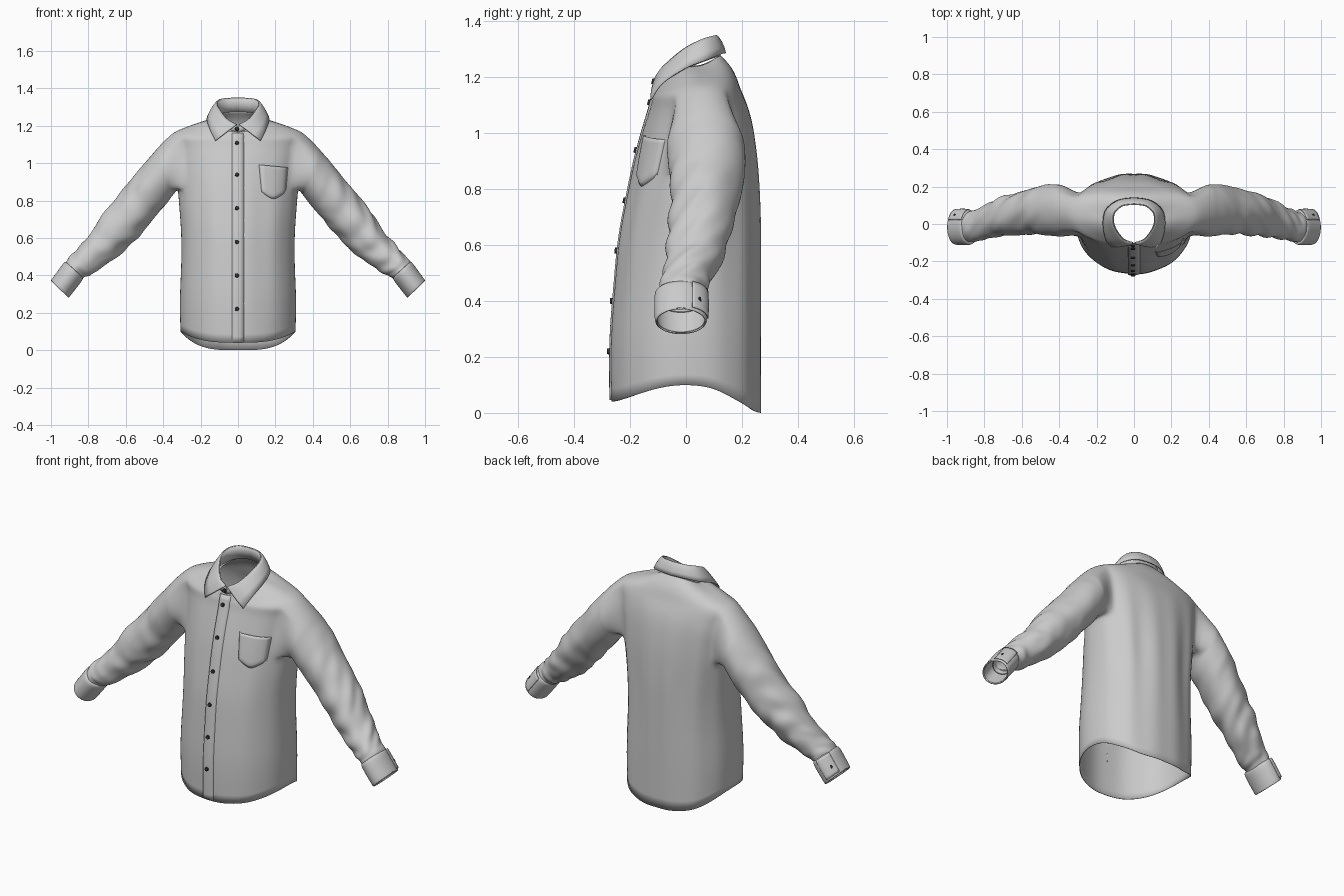
import bpy, bmesh, math
from mathutils import Vector, noise
from mathutils.bvhtree import BVHTree

if "Cube" in bpy.data.objects:
    bpy.data.objects.remove(bpy.data.objects["Cube"])


def resample(rows, k):
    """Catmull-Rom interpolation of a list of number tuples, k steps per span."""
    out, n = [], len(rows)
    for i in range(n - 1):
        p = [rows[max(0, min(n - 1, i + d))] for d in (-1, 0, 1, 2)]
        for s in range(k):
            t = s / k
            out.append(tuple(0.5 * (2 * b + (c - a) * t + (2 * a - 5 * b + 4 * c - d) * t * t
                                    + (3 * b - a - 3 * c + d) * t ** 3) for a, b, c, d in zip(*p)))
    return out + [tuple(rows[-1])]


def finish(bm, name, thick=0.005, sub=1):
    bmesh.ops.delete(bm, geom=[v for v in bm.verts if not v.link_faces], context='VERTS')
    bmesh.ops.recalc_face_normals(bm, faces=bm.faces)
    for f in bm.faces:
        f.smooth = True
    me = bpy.data.meshes.new(name)
    bm.to_mesh(me)
    bm.free()
    ob = bpy.data.objects.new(name, me)
    bpy.context.collection.objects.link(ob)
    if sub:
        ob.modifiers.new("smooth", 'SUBSURF').levels = sub
        ob.modifiers["smooth"].render_levels = sub
    if thick:
        m = ob.modifiers.new("cloth", 'SOLIDIFY')
        m.thickness, m.offset = thick, 0
    return ob


def bridge(bm, rows, closed):
    for a, b in zip(rows, rows[1:]):
        n = len(a)
        for j in range(n if closed else n - 1):
            q = (j + 1) % n
            bm.faces.new((a[j], a[q], b[q], b[j]))


def sheet(name, rows, closed=False, **kw):
    bm = bmesh.new()
    bridge(bm, [[bm.verts.new(p) for p in r] for r in rows], closed)
    return finish(bm, name, **kw)


# ---- shirt body and sleeves: half width, y front, y back, y side, z front, z side, z back
N, ARM = 48, 4
TORSO = [(.306, -.265, .266, 0, .04, .10, 0), (.310, -.267, .265, 0, .25, .27, .25),
         (.302, -.252, .263, 0, .45, .45, .45), (.302, -.236, .261, .01, .62, .62, .62),
         (.312, -.210, .258, .02, .76, .76, .76), (.320, -.188, .253, .04, .87, .87, .87),
         (.325, -.168, .246, .05, .95, .95, .95), (.335, -.145, .235, .06, 1.03, 1.03, 1.03),
         (.345, -.126, .217, .06, 1.09, 1.10, 1.10), (.360, -.118, .192, .06, 1.125, 1.152, 1.16),
         (.280, -.113, .178, .05, 1.14, 1.19, 1.20), (.200, -.110, .158, .035, 1.152, 1.218, 1.238),
         (.122, -.106, .124, .02, 1.168, 1.238, 1.275)]
# lower x, lower z, upper x, upper z, y centre, y half width
SLEEVE = [(.345, .835, .43, 1.08, .07, .138), (.40, .765, .51, .985, .075, .135),
          (.48, .67, .60, .875, .07, .122), (.57, .57, .71, .74, .05, .112),
          (.67, .485, .79, .62, .03, .098), (.765, .42, .865, .535, .0, .085),
          (.825, .39, .918, .475, -.015, .08), (.86, .36, .935, .43, -.018, .074)]


def torso_point(r, j, i):
    hx, yf, yb, cy, zf, zs, zb = r
    t = 2 * math.pi * j / N
    c, s = math.cos(t), math.sin(t)
    e = 0.85 if s > 0 else 0.98
    sy = abs(s) ** e
    # soft vertical folds, fading towards the shoulders
    fold = 0.012 * max(0, 1 - abs(i - 7) / 10) * math.sin(11 * abs(t - math.pi / 2)) * abs(s)
    if s < 0:
        fold *= 0.4
    x = hx * math.copysign(abs(c) ** e, c)
    y = cy + ((yb - cy) if s > 0 else (yf - cy)) * sy + fold
    w = 1 - abs(c) ** 3
    return Vector((x, y, zs + ((zb if s > 0 else zf) - zs) * w))


def tube_point(r, phi, side):
    lx, lz, ux, uz, yc, hy = r
    c = math.cos(phi) / 2
    return Vector((side * ((lx + ux) / 2 + (ux - lx) * c), yc + hy * math.sin(phi),
                   (lz + uz) / 2 + (uz - lz) * c))


bm = bmesh.new()
rings = [[bm.verts.new(torso_point(r, j, i)) for j in range(N)]
         for i, r in enumerate(resample(TORSO, 2))]
LO, HI = 10, 18
for i in range(len(rings) - 1):
    for j in range(N):
        off = min((j - m + 0.5) % N if (j - m + 0.5) % N < N / 2 else N - (j - m + 0.5) % N
                  for m in (0, N // 2))
        if LO <= i < HI and off < ARM:
            continue  # armhole
        q = (j + 1) % N
        bm.faces.new((rings[i][j], rings[i][q], rings[i + 1][q], rings[i + 1][j]))
for side in (1, -1):
    loop = ([(HI, k) for k in range(0, ARM)] + [(i, ARM) for i in range(HI, LO, -1)]
            + [(LO, k) for k in range(ARM, -ARM, -1)] + [(i, -ARM) for i in range(LO, HI)]
            + [(HI, k) for k in range(-ARM, 0)])
    rows = [[rings[i][(k if side > 0 else N // 2 - k) % N] for i, k in loop]]
    L = len(loop)
    sl = resample(SLEEVE, 5)
    for n, r in enumerate(sl):
        f = n / (len(sl) - 1)
        amp = 0.16 * min(1, 2.2 * f) * min(1, (1 - f) * 8)
        mid = (tube_point(r, 0, side) + tube_point(r, math.pi, side)) / 2
        mid.y = r[4]
        row = []
        for m in range(L):
            phi = 2 * math.pi * m / L
            p = tube_point(r, phi, side)
            # slanted sleeve creases
            w = noise.noise(Vector((n * 0.42 + 1.2 * math.sin(phi), 1.1 * math.cos(phi),
                                    1.1 * math.sin(phi) + 7 * side)))
            row.append(bm.verts.new(mid + (p - mid) * (1 + amp * w)))
        rows.append(row)
    bridge(bm, rows, True)
shirt = finish(bm, "shirt_body_and_sleeves", thick=0.004)

bpy.context.view_layer.update()
tree = BVHTree.FromObject(shirt, bpy.context.evaluated_depsgraph_get())


def front_y(x, z, default=-.108):
    hit = tree.ray_cast(Vector((x, -1, z)), Vector((0, 1, 0)))[0]
    return hit.y if hit and hit.y < 0 else default


# ---- button placket, raised on its open edge
sheet("front_placket",
      [[(x, front_y(x, z) - d, z) for x, d in
        ((-.031, -.004), (-.031, .007), (-.015, .007), (.01, .005), (.035, -.002))]
       for z in [.046 + 1.116 * i / 40 for i in range(41)]], thick=0.002, sub=0)

# ---- chest pocket with pointed bottom
rows = []
for i in range(11):
    v, row = i / 10, []
    for j in range(11):
        u = j / 10
        bottom = .808 + .04 * abs(2 * u - 1) ** 1.5
        top = .992 - .015 * u
        z = bottom + (top - bottom) * v
        x = .125 + .13 * u + (u - .55) * .025 * v
        edge = j in (0, 10) or i == 0
        row.append((x, front_y(x, z) - (-.002 if edge else .006 + .004 * v), z))
    rows.append(row)
sheet("chest_pocket", rows, thick=0.003, sub=0)

# ---- collar: stand base, fold line and leaf edge, from front to back
BASE = [(.0, -.106, 1.165), (.06, -.092, 1.185), (.112, -.02, 1.22), (.117, .05, 1.25),
        (.07, .105, 1.27), (0, .122, 1.275)]
FOLD = [(.006, -.102, 1.207), (.06, -.08, 1.238), (.107, -.01, 1.298), (.108, .055, 1.333),
        (.065, .098, 1.346), (0, .108, 1.348)]
LEAF = [(.12, -.122, 1.12), (.147, -.082, 1.178), (.162, .0, 1.232), (.147, .075, 1.262),
        (.085, .123, 1.282), (0, .137, 1.285)]


def mirrored(pts):
    half = [Vector(p) for p in resample(pts, 5)]
    return half + [Vector((-p.x, p.y, p.z)) for p in half[-2::-1]]


base, fold, leaf = mirrored(BASE), mirrored(FOLD), mirrored(LEAF)
out = [Vector((f.x, f.y - .02, 0)).normalized() for f in fold]
sheet("collar_stand", [base, [(a + b) / 2 for a, b in zip(base, fold)],
                       [f - o * .003 for f, o in zip(fold, out)]], thick=0.005, sub=0)
sheet("collar_leaf",
      [fold] + [[f.lerp(l, t) + o * (.02 * t * (1 - t) + .003) for f, l, o in zip(fold, leaf, out)]
                for t in (.1, .35, .65, 1)], thick=0.006, sub=0)

# ---- buttons
dark = bpy.data.materials.new("button_dark")
dark.diffuse_color = (.03, .03, .03, 1)
dark.use_nodes = True
dark.node_tree.nodes["Principled BSDF"].inputs["Base Color"].default_value = dark.diffuse_color


def button(name, pos, normal, r=.0115):
    b = bmesh.new()
    bmesh.ops.create_cone(b, cap_ends=True, segments=20, radius1=r, radius2=r * .85, depth=.009)
    ob = finish(b, name, thick=0, sub=0)
    ob.data.shade_flat()
    ob.location = pos
    ob.rotation_euler = Vector(normal).to_track_quat('Z', 'Y').to_euler()
    ob.data.materials.append(dark)


for n, z in enumerate((1.185, 1.11, .94, .76, .58, .40, .22)):
    slope = front_y(-.006, min(z, 1.11) + .02) - front_y(-.006, min(z, 1.11) - .02)
    button(f"front_button_{n + 1}", (-.006, front_y(-.006, z) - .010, z), (0, -.04, slope))

# ---- cuffs with their buttons
CUFF = [(.845, .392, .915, .458, -.018, .078), (.83, .385, .925, .470, -.018, .09),
        (.866, .336, .96, .423, -.018, .092), (.902, .290, .993, .378, -.018, .090),
        (.906, .285, .996, .374, -.018, .087)]
for side, tag in ((1, "left"), (-1, "right")):
    sheet(tag + "_cuff", [[tube_point(r, 2 * math.pi * k / 32, side) for k in range(32)]
                          for r in resample(CUFF, 2)], closed=True, thick=0.008)
    phi = math.radians(44)
    p = tube_point((.872, .328, .966, .415, -.018, .096), phi, side)
    c = Vector((side * .919, -.018, .3715))
    button(tag + "_cuff_button", p + (p - c).normalized() * .003, p - c, r=.012)
    # overlapping cuff end
    sheet(tag + "_cuff_overlap",
          [[tube_point(r[:5] + (r[5] + .006,), a, side) + Vector((side * .004, 0, .004))
            for a in [math.radians(25 + 6 * k) for k in range(12)]]
           for r in resample(CUFF[1:4], 3)], thick=0.004, sub=0)
